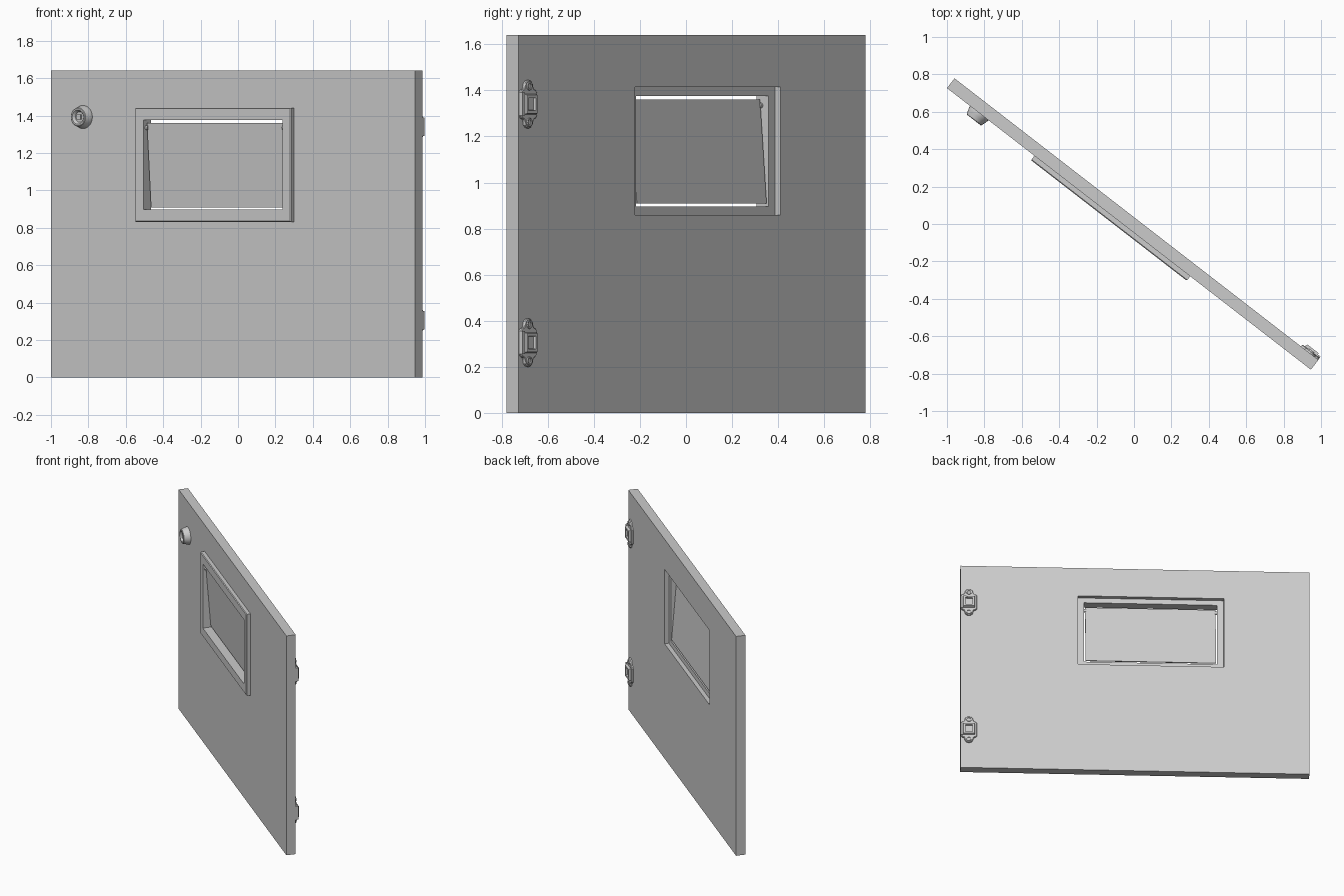
import bpy, bmesh
from math import pi, sin, cos, radians
from mathutils import Matrix

if "Cube" in bpy.data.objects:
    bpy.data.objects.remove(bpy.data.objects["Cube"])

# Door frame: local x runs along the panel, y is its back normal, z is up
DOOR = Matrix.Translation((-0.007, 0, 0)) @ Matrix.Rotation(radians(-37.73), 4, 'Z')
T = 0.033  # half panel thickness


def loft(name, rings, closed=False, caps=(True, True), smooth=False):
    """Skin a series of equal-length loops; closed joins last to first."""
    bm = bmesh.new()
    loops = [[bm.verts.new(p) for p in r] for r in rings]
    n = len(rings[0])
    pairs = list(zip(loops, loops[1:]))
    if closed:
        pairs.append((loops[-1], loops[0]))
    for a, b in pairs:
        for i in range(n):
            j = (i + 1) % n
            bm.faces.new((a[i], a[j], b[j], b[i]))
    if not closed:
        if caps[0]:
            bm.faces.new(loops[0])
        if caps[1]:
            bm.faces.new(loops[-1])
    bmesh.ops.recalc_face_normals(bm, faces=bm.faces)
    me = bpy.data.meshes.new(name)
    bm.to_mesh(me)
    bm.free()
    if smooth:
        me.polygons.foreach_set("use_smooth", [True] * len(me.polygons))
        me.set_sharp_from_angle(angle=radians(30))
    ob = bpy.data.objects.new(name, me)
    ob.matrix_world = DOOR
    bpy.context.collection.objects.link(ob)
    return ob


def rect(cx, cz, hw, hh, y):
    return [(cx + a * hw, y, cz + b * hh) for a, b in ((-1, -1), (1, -1), (1, 1), (-1, 1))]


def circle(cx, cz, r, y, n):
    return [(cx + r * cos(2 * pi * i / n), y, cz + r * sin(2 * pi * i / n)) for i in range(n)]


# Panel with window hole
WX, WZ = -0.112, 1.1365
loft("door_panel", [rect(0, 0.82, 1.23, 0.82, -T), rect(0, 0.82, 1.23, 0.82, T),
                    rect(WX, WZ, 0.515, 0.278, T), rect(WX, WZ, 0.515, 0.278, -T)], closed=True)

# Window frame: front lip plus plug set into the hole, recessed at the back
loft("window_frame", [rect(WX, WZ, hw, hh, y) for hw, hh, y in (
    (0.522, 0.300, -0.063), (0.5265, 0.305, -0.058), (0.5265, 0.305, -T),
    (0.515, 0.278, -T), (0.515, 0.278, 0.003),
    (0.469, 0.240, 0.003), (0.469, 0.240, -0.063))], closed=True)

# Tilted flap inside the frame, hung near the top
flap = []
for z, y in ((0.908, -0.009), (1.360, -0.045)):
    flap.append([(WX - 0.460, y, z), (WX + 0.460, y, z),
                 (WX + 0.460, y + 0.009, z), (WX - 0.460, y + 0.009, z)])
loft("window_flap", flap)

# Pivot pins holding the flap
for side, label in ((-1, "left"), (1, "right")):
    rings = [[(WX + side * x, -0.039 + 0.012 * cos(k * pi / 6), 1.335 + 0.012 * sin(k * pi / 6))
              for k in range(12)] for x in (0.455, 0.469)]
    loft("flap_pivot_" + label, rings)

# Round tapered knob with a dished face and a square key core
KX, KZ = -1.012, 1.392
loft("door_knob", [circle(KX, KZ, r, y, 24) for r, y in (
    (0.062, -T), (0.062, -0.039), (0.058, -0.052), (0.050, -0.077), (0.046, -0.080),
    (0.038, -0.080), (0.030, -0.070), (0.028, -0.064))], smooth=True)
loft("knob_core", [rect(KX, KZ, 0.014, 0.014, y) for y in (-0.064, -0.074)])

# Hinges on the back face
HX = 1.171


def hinge_outline(cz, inset, y):
    half = [(0.058, 0.050), (0.050, 0.060), (0.034, 0.066)]
    half += [(0.030 * cos(a), 0.077 + 0.028 * sin(a)) for a in (radians(d) for d in (0, 30, 60))]
    half.append((0, 0.105))
    top = half + [(-x, z) for x, z in reversed(half[:-1])]
    pts = top + [(-x, -z) for x, z in top]
    return [(HX + x * (1 - inset / 0.058), y, cz + z * (1 - inset / 0.105)) for x, z in pts]


for cz, label in ((0.305, "lower"), (1.340, "upper")):
    # mounting plate
    loft("hinge_plate_" + label, [hinge_outline(cz, i, y) for i, y in (
        (0, T), (0, T + 0.009), (0.004, T + 0.013))])
    # hollow raised socket
    loft("hinge_socket_" + label, [rect(HX, cz, hw, hh, y) for hw, hh, y in (
        (0.044, 0.046, T + 0.010), (0.038, 0.040, T + 0.029), (0.026, 0.028, T + 0.029),
        (0.024, 0.026, T + 0.018))], caps=(False, True))
    # edge knuckle
    loft("hinge_knuckle_" + label, [rect(HX + 0.050, cz, 0.008, 0.050, y) for y in (T + 0.008, T + 0.021)])
    # screws
    for s in (-1, 1):
        loft("hinge_screw_%s_%s" % (label, "top" if s > 0 else "bottom"),
             [circle(HX, cz + s * 0.079, r, y, 16) for r, y in (
                 (0.020, T + 0.011), (0.018, T + 0.018), (0.012, T + 0.018), (0.010, T + 0.014))],
             caps=(False, True), smooth=True)
